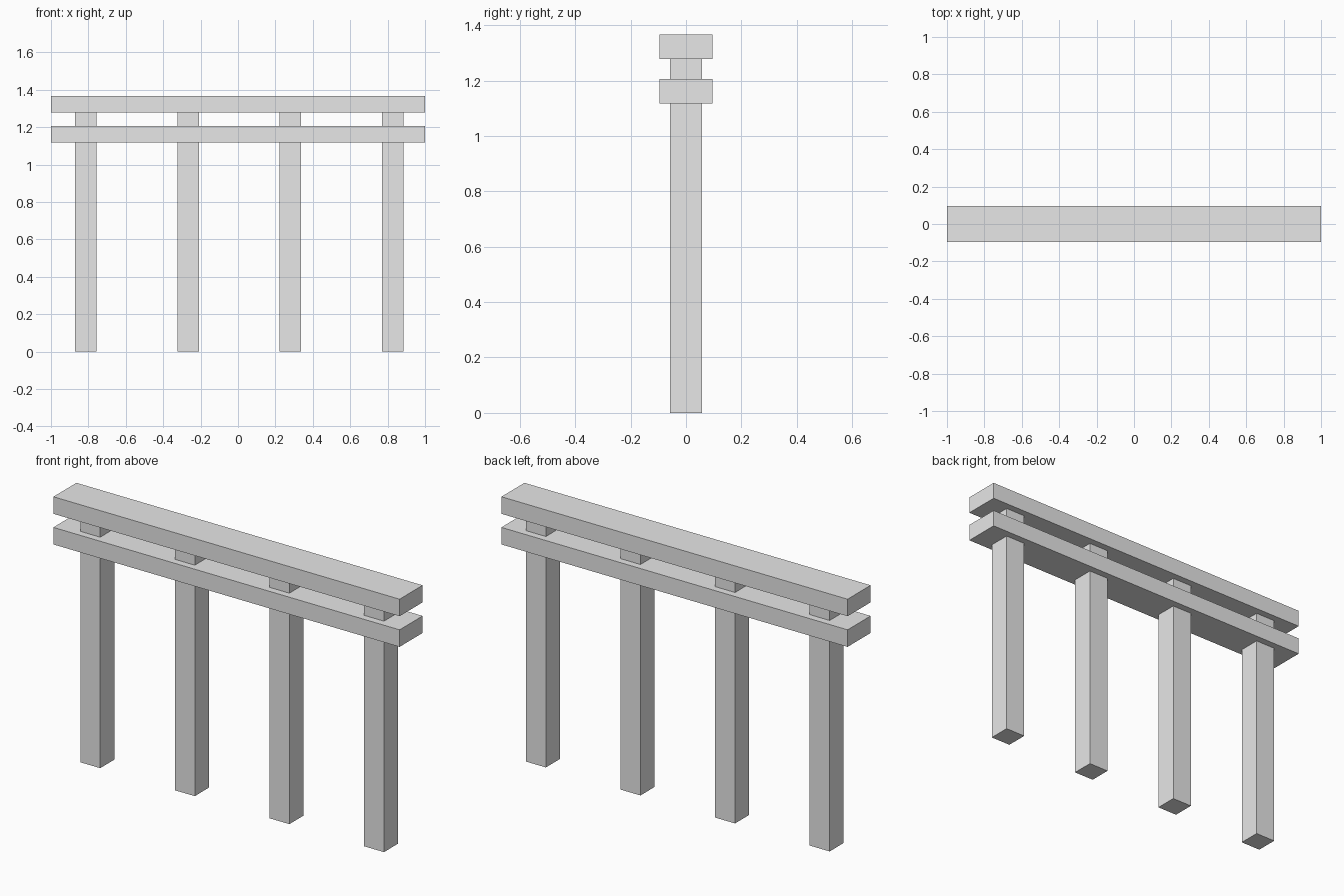
import bpy

old = bpy.data.objects.get("Cube")
if old:
    bpy.data.objects.remove(old, do_unlink=True)

# Single plain grey for the whole structure
grey = bpy.data.materials.new("plain_grey")
grey.use_nodes = True
colour = (0.8, 0.8, 0.8, 1)
grey.diffuse_color = colour
grey.node_tree.nodes["Principled BSDF"].inputs["Base Color"].default_value = colour


def box(name, x, width, depth, bottom, top):
    """Flat-faced box centred on y = 0, spanning bottom to top."""
    bpy.ops.mesh.primitive_cube_add(size=1, location=(x, 0, (bottom + top) / 2))
    obj = bpy.context.object
    obj.name = name
    obj.scale = (width, depth, top - bottom)
    bpy.ops.object.transform_apply(location=False, rotation=False, scale=True)
    obj.data.materials.append(grey)
    return obj


# Four square posts, evenly spaced, running through the lower beam
for i in range(4):
    box(f"post_{i + 1}", -0.813 + i * 0.5465, 0.115, 0.116, 0, 1.28)

# Two long horizontal beams
box("lower_beam", 0, 2, 0.19, 1.117, 1.206)
box("upper_beam", 0, 2, 0.19, 1.277, 1.366)
